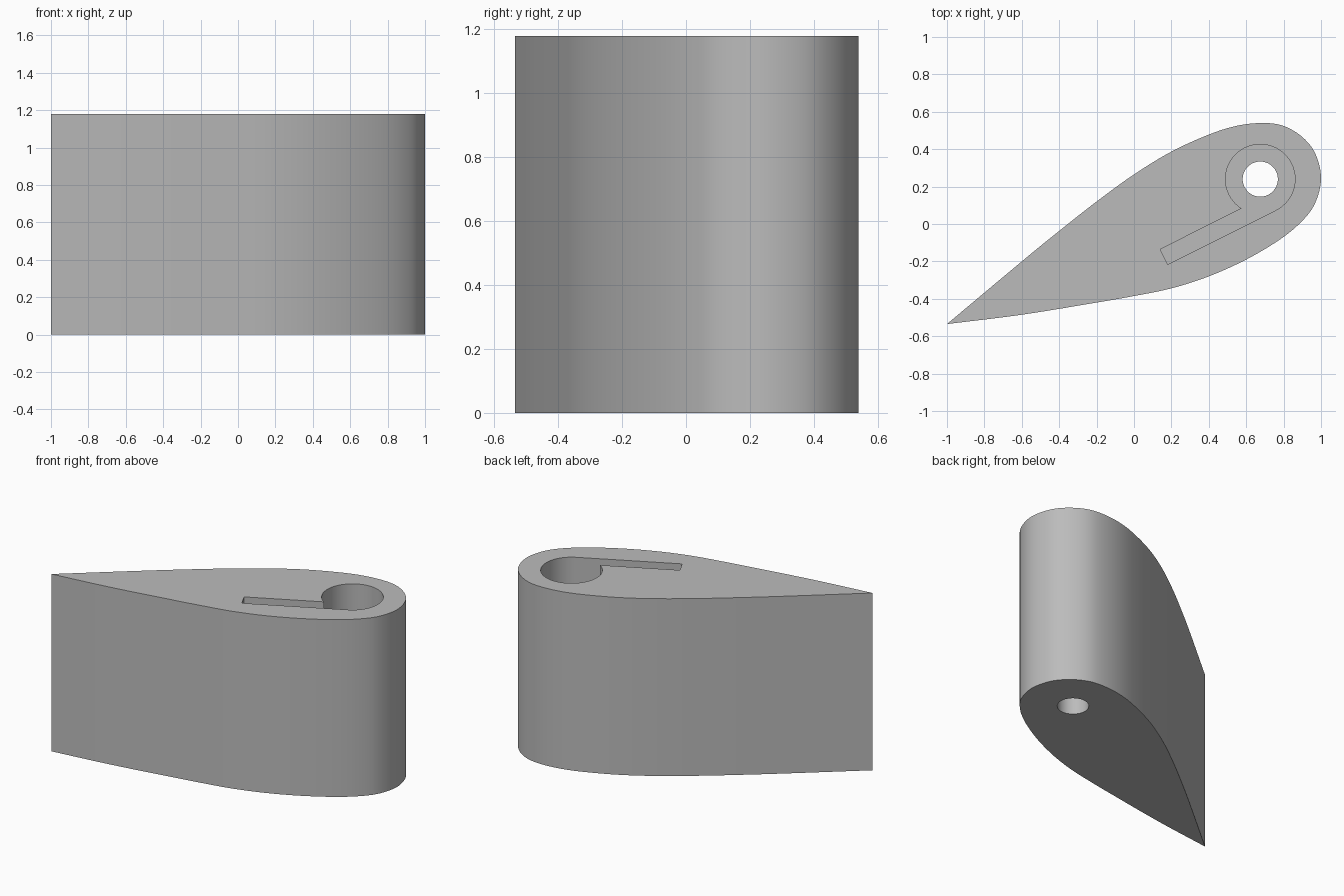
import bpy
import bmesh
import math
from mathutils import Vector

HEIGHT = 1.18
POCKET_DEPTH = 0.45
HUB = Vector((0.675, 0.24))
HUB_RADIUS = 0.186
BORE_RADIUS = 0.094

if "Cube" in bpy.data.objects:
    bpy.data.objects.remove(bpy.data.objects["Cube"], do_unlink=True)

grey = bpy.data.materials.new("plain grey")
grey.use_nodes = True
colour = (0.5, 0.5, 0.5, 1.0)
grey.diffuse_color = colour
grey.node_tree.nodes["Principled BSDF"].inputs["Base Color"].default_value = colour


def prism(name, outline, z0, z1):
    """Extrude a closed counterclockwise outline between two heights."""
    bm = bmesh.new()
    base = bm.faces.new([bm.verts.new((p[0], p[1], z0)) for p in outline])
    top = bmesh.ops.extrude_face_region(bm, geom=[base])["geom"]
    verts = [v for v in top if isinstance(v, bmesh.types.BMVert)]
    bmesh.ops.translate(bm, verts=verts, vec=(0, 0, z1 - z0))
    bmesh.ops.recalc_face_normals(bm, faces=bm.faces)
    mesh = bpy.data.meshes.new(name)
    bm.to_mesh(mesh)
    bm.free()
    mesh.materials.append(grey)
    obj = bpy.data.objects.new(name, mesh)
    bpy.context.collection.objects.link(obj)
    return obj


def smooth_path(points, steps=6):
    """Catmull-Rom curve through an open list of points."""
    pts = [Vector(p) for p in points]
    pts = [2 * pts[0] - pts[1]] + pts + [2 * pts[-1] - pts[-2]]
    path = []
    for a, b, c, d in zip(pts, pts[1:], pts[2:], pts[3:]):
        for i in range(steps):
            t = i / steps
            path.append(0.5 * (2 * b + (c - a) * t
                               + (2 * a - 5 * b + 4 * c - d) * t ** 2
                               + (3 * b - a - 3 * c + d) * t ** 3))
    return path  # the last point repeats the first


def arc(radius, start, end, count):
    return [Vector((radius * math.cos(t), radius * math.sin(t)))
            for t in (start + (end - start) * i / count for i in range(count + 1))]


# Teardrop foil, from the sharp tail along the front side and back again
foil = smooth_path([
    (-1, -0.535), (-0.6, -0.485), (-0.2, -0.42), (0, -0.385), (0.2, -0.344),
    (0.4, -0.28), (0.6, -0.19), (0.78, -0.083), (0.9, 0.017), (0.97, 0.115),
    (1, 0.245), (0.97, 0.375), (0.9, 0.465), (0.8, 0.524), (0.69, 0.54),
    (0.55, 0.525), (0.4, 0.478), (0.2, 0.387), (0, 0.265), (-0.2, 0.12),
    (-0.4, -0.037), (-0.6, -0.2), (-1, -0.535)])
body = prism("foil_body", foil, 0, HEIGHT)

# Keyhole pocket: round hub with a straight arm tangent to it
arm_top, arm_end, tilt = -0.096, -0.647, math.radians(26.6)
meet = math.pi - math.asin(arm_top / HUB_RADIUS)
keyhole = arc(HUB_RADIUS, -math.pi / 2, meet, 72)
keyhole += [Vector((arm_end, arm_top)), Vector((arm_end, -HUB_RADIUS))]
keyhole = [HUB + Vector((p.x * math.cos(tilt) - p.y * math.sin(tilt),
                         p.x * math.sin(tilt) + p.y * math.cos(tilt)))
           for p in keyhole]
pocket = prism("pocket_cutter", keyhole, HEIGHT - POCKET_DEPTH, HEIGHT + 0.1)

# Narrow bore right through the hub
circle = [HUB + p for p in arc(BORE_RADIUS, 0, 2 * math.pi, 64)[:-1]]
bore = prism("bore_cutter", circle, -0.1, HEIGHT + 0.2)

bpy.ops.object.select_all(action="DESELECT")
body.select_set(True)
bpy.context.view_layer.objects.active = body
for cutter in (pocket, bore):
    cutter.hide_render = True
    cut = body.modifiers.new("cut", "BOOLEAN")
    cut.operation = "DIFFERENCE"
    cut.solver = "EXACT"
    cut.object = cutter
    bpy.ops.object.modifier_apply(modifier=cut.name)
    bpy.data.objects.remove(cutter, do_unlink=True)

bpy.ops.object.shade_smooth_by_angle(angle=math.radians(30))
